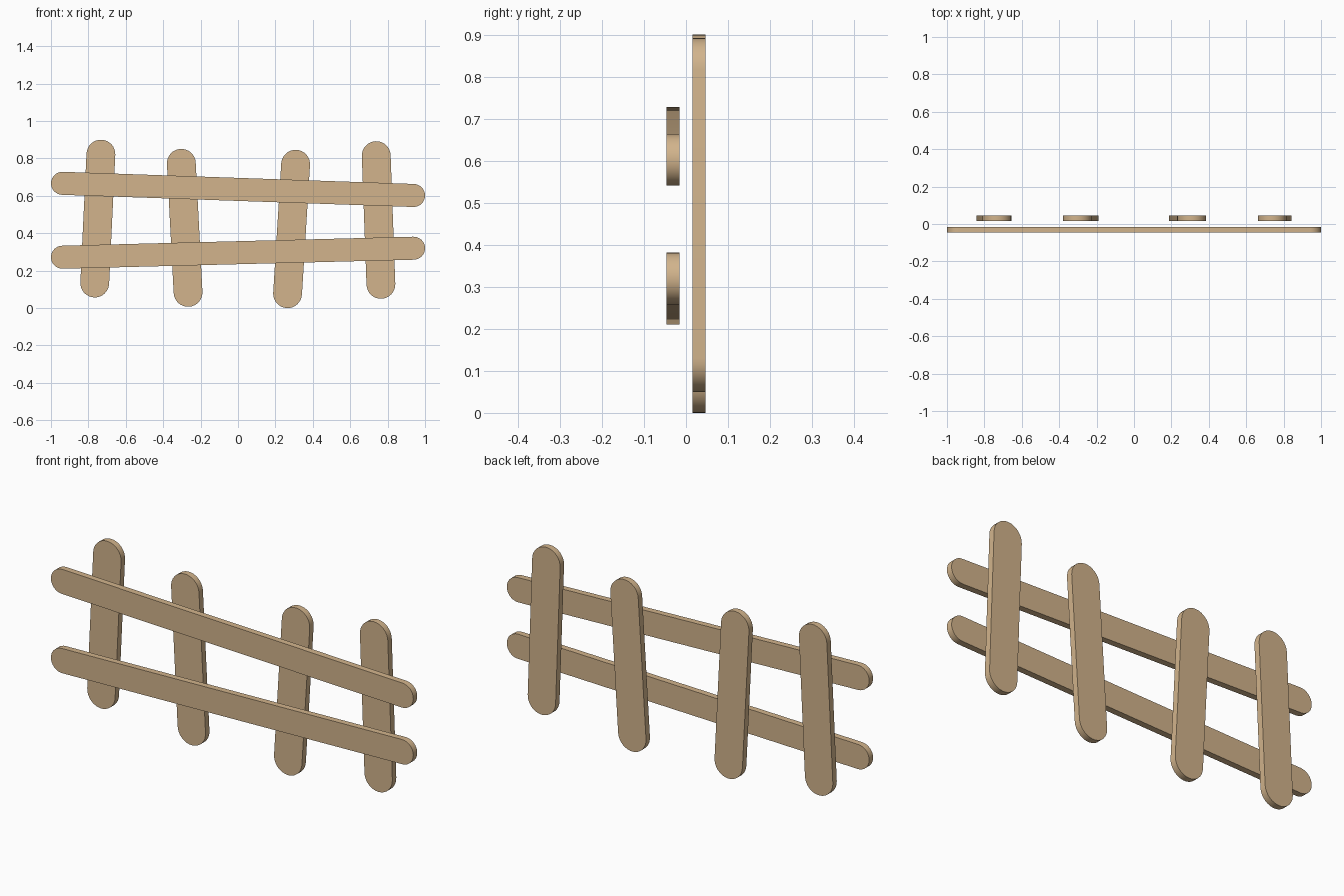
import bpy, bmesh, math
from mathutils import Vector

if "Cube" in bpy.data.objects:
    bpy.data.objects.remove(bpy.data.objects["Cube"])

wood = bpy.data.materials.new("tan wood")
wood.diffuse_color = (0.645, 0.456, 0.262, 1)
wood.use_nodes = True
wood.node_tree.nodes["Principled BSDF"].inputs["Base Color"].default_value = wood.diffuse_color

CAP = 16        # segments in each rounded end
THICK = 0.031


def board(name, a, b, radius, y):
    """Flat round-ended board from a to b (x, z end-circle centres), centred on depth y."""
    a, b = Vector(a), Vector(b)
    ang = math.atan2(b.y - a.y, b.x - a.x)
    bm = bmesh.new()
    outline = []
    for centre, start in ((b, ang - math.pi / 2), (a, ang + math.pi / 2)):
        for i in range(CAP + 1):
            t = start + math.pi * i / CAP
            outline.append(bm.verts.new((centre.x + radius * math.cos(t), y - THICK / 2,
                                         centre.y + radius * math.sin(t))))
    face = bm.faces.new(outline)
    new = bmesh.ops.extrude_face_region(bm, geom=[face], use_keep_orig=True)["geom"]
    bmesh.ops.translate(bm, vec=(0, THICK, 0),
                        verts=[v for v in new if isinstance(v, bmesh.types.BMVert)])
    bmesh.ops.recalc_face_normals(bm, faces=bm.faces)
    mesh = bpy.data.meshes.new(name)
    bm.to_mesh(mesh)
    bm.free()
    mesh.materials.append(wood)
    obj = bpy.data.objects.new(name, mesh)
    bpy.context.collection.objects.link(obj)
    bpy.context.view_layer.objects.active = obj
    bpy.ops.object.select_all(action='DESELECT')
    obj.select_set(True)
    bpy.ops.object.shade_smooth_by_angle(angle=math.radians(30))


# Leaning upright posts at the back
posts = [((-0.766, 0.134), (-0.733, 0.823)),
         ((-0.267, 0.084), (-0.303, 0.774)),
         ((0.265, 0.077), (0.308, 0.769)),
         ((0.764, 0.127), (0.739, 0.815))]
for i, (bottom, top) in enumerate(posts):
    board(f"post_{i + 1}", bottom, top, 0.077, 0.031)

# Two tilted rails across the front
board("upper_rail", (-0.9385, 0.667), (0.9385, 0.602), 0.0615, -0.031)
board("lower_rail", (-0.9385, 0.272), (0.9385, 0.320), 0.0615, -0.031)
